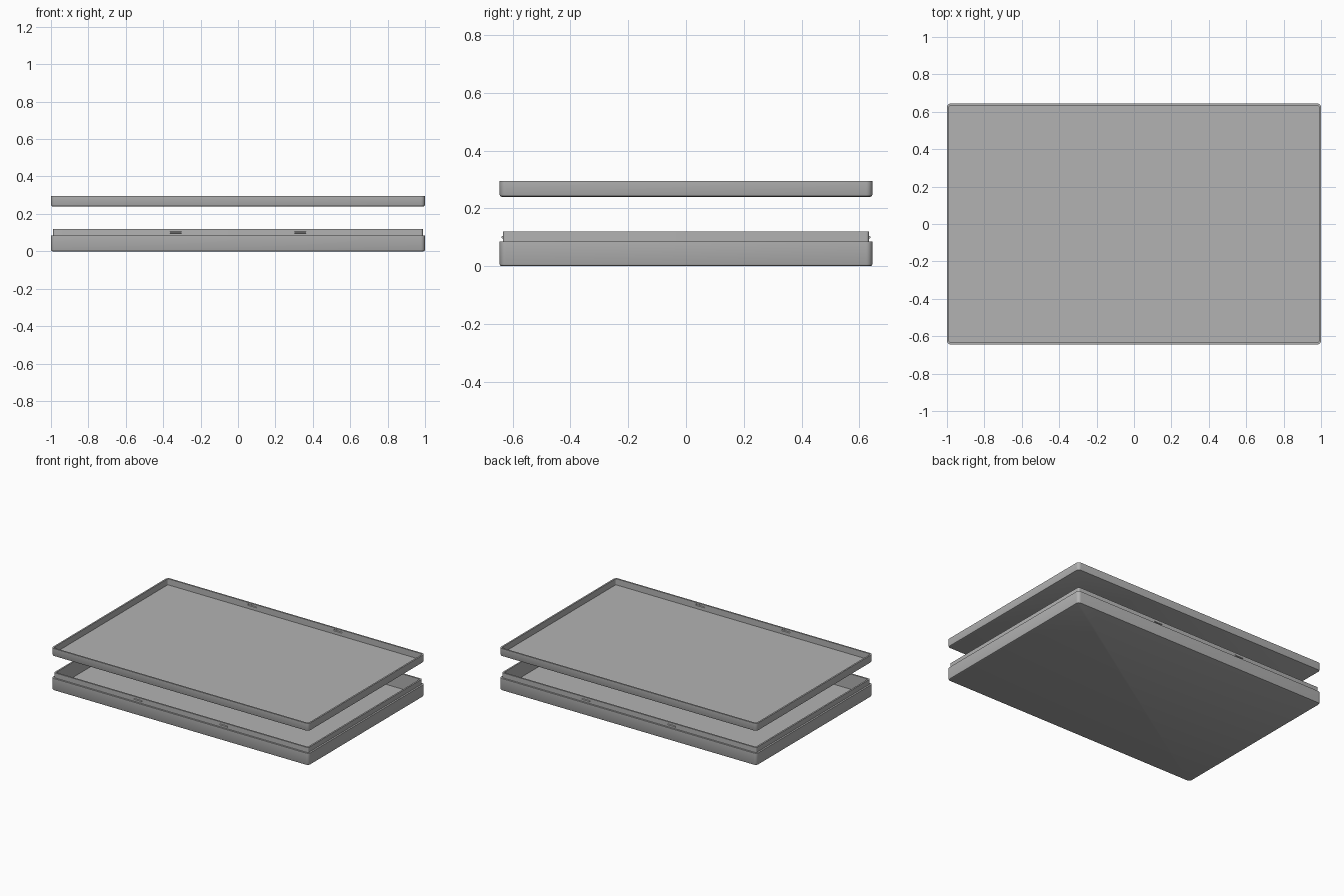
import bpy, bmesh, math

if "Cube" in bpy.data.objects:
    bpy.data.objects.remove(bpy.data.objects["Cube"])

HX, HY, R = 1.0, 0.645, 0.022      # outer half sizes and corner radius
SEG = 6

grey = bpy.data.materials.new("light grey")
grey.diffuse_color = (0.45, 0.45, 0.45, 1)
grey.use_nodes = True
grey.node_tree.nodes["Principled BSDF"].inputs["Base Color"].default_value = grey.diffuse_color


def rounded_loop(bm, inset, z):
    """Ring of vertices around a rounded rectangle."""
    r = max(R - inset, 0.005)
    cx, cy = HX - inset - r, HY - inset - r
    ring = []
    for q, (sx, sy) in enumerate([(1, 1), (-1, 1), (-1, -1), (1, -1)]):
        for i in range(SEG + 1):
            a = math.radians(90 * (q + i / SEG))
            ring.append(bm.verts.new((sx * cx + r * math.cos(a), sy * cy + r * math.sin(a), z)))
    return ring


def tray(name, profile):
    """Loft rings up the outside, over the rim and down to the inner floor."""
    bm = bmesh.new()
    rings = [rounded_loop(bm, i, z) for i, z in profile]
    n = len(rings[0])
    for a, b in zip(rings, rings[1:]):
        for k in range(n):
            bm.faces.new((a[k], a[(k + 1) % n], b[(k + 1) % n], b[k]))
    bm.faces.new(rings[0][::-1])
    bm.faces.new(rings[-1])
    bmesh.ops.recalc_face_normals(bm, faces=bm.faces)
    return finish(name, bm)


def finish(name, bm):
    me = bpy.data.meshes.new(name)
    bm.to_mesh(me)
    bm.free()
    me.materials.append(grey)
    ob = bpy.data.objects.new(name, me)
    bpy.context.collection.objects.link(ob)
    return ob


def ridges(name, y_wall, z, length, height, depth):
    """Four tapered snap bars along the long sides, partly sunk into the wall."""
    bm = bmesh.new()
    for x in (-0.333, 0.333):
        for s in (-1, 1):
            pts = [(-0.004, -height), (-0.004, height), (0, height),
                   (depth, height * 0.4), (depth, -height * 0.4), (0, -height)]
            ends = [[bm.verts.new((x + e * length, s * (y_wall + d), z + h)) for d, h in pts]
                    for e in (-1, 1)]
            bm.faces.new(ends[0])
            bm.faces.new(ends[1][::-1])
            for k in range(6):
                j = (k + 1) % 6
                bm.faces.new((ends[0][k], ends[1][k], ends[1][j], ends[0][j]))
    bmesh.ops.recalc_face_normals(bm, faces=bm.faces)
    return finish(name, bm)


# lower tray with a stepped lip around its rim
base = tray("base_tray", [(0.008, 0), (0.003, 0.002), (0, 0.008), (0, 0.085), (0.012, 0.085),
                          (0.012, 0.12), (0.023, 0.12), (0.023, 0.013)])
# raised upper tray, open at the top
lid = tray("lid_tray", [(0.008, 0.24), (0.003, 0.242), (0, 0.248), (0, 0.295),
                        (0.011, 0.295), (0.011, 0.252)])

# snap ridges on the lip and matching recesses inside the lid
clips = ridges("snap_ridges", HY - 0.012, 0.1, 0.03, 0.005, 0.006)
cutter = ridges("recess_cutter", HY - 0.011, 0.28, 0.032, 0.006, 0.006)
mod = lid.modifiers.new("recesses", 'BOOLEAN')
mod.operation, mod.object, mod.solver = 'DIFFERENCE', cutter, 'EXACT'
bpy.context.view_layer.objects.active = lid
bpy.ops.object.modifier_apply(modifier=mod.name)
bpy.data.objects.remove(cutter)

# smooth the rounded corners, keep the rims sharp
for ob in (base, lid):
    bpy.ops.object.select_all(action='DESELECT')
    ob.select_set(True)
    bpy.context.view_layer.objects.active = ob
    bpy.ops.object.shade_smooth_by_angle(angle=math.radians(30))
